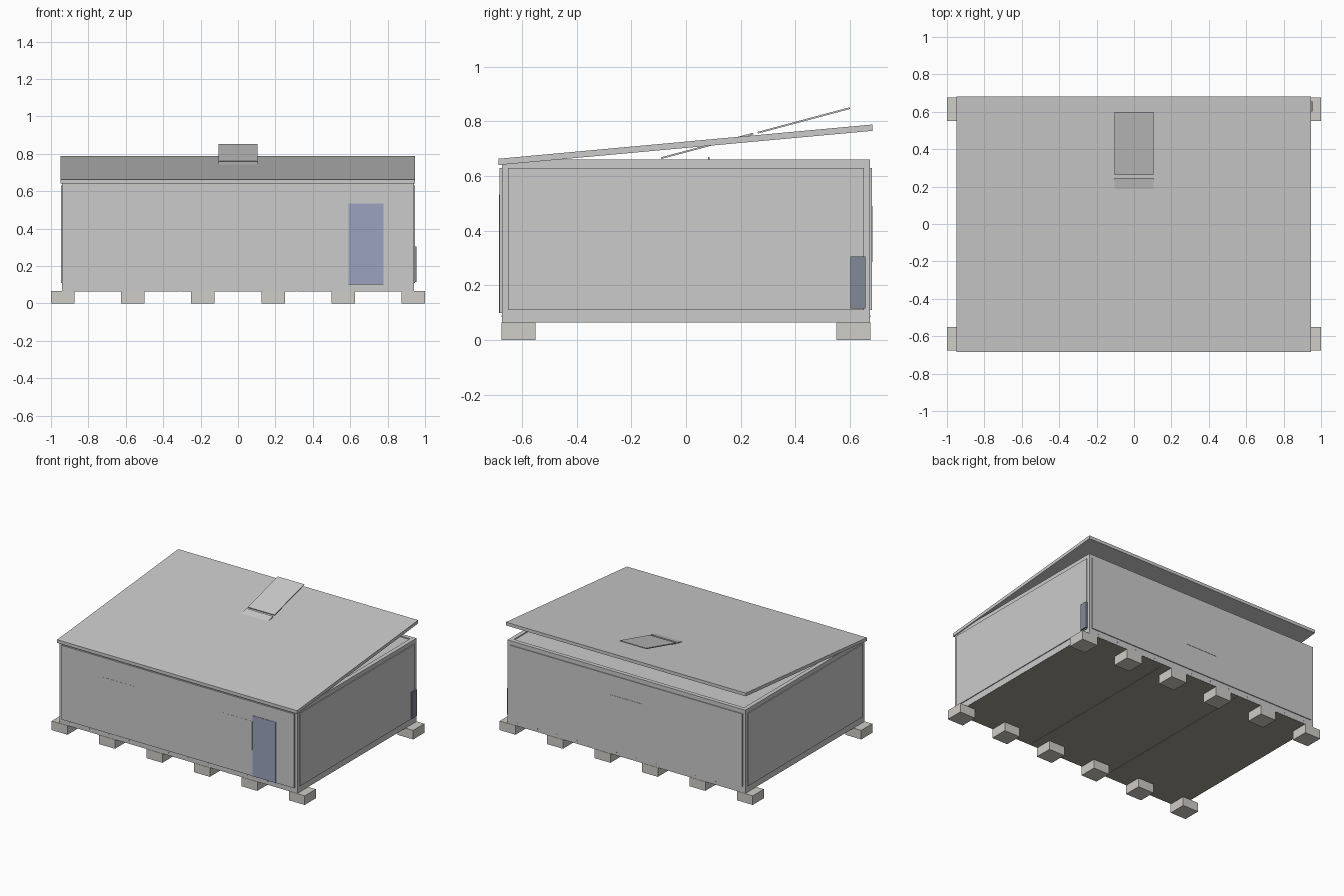
import bpy, bmesh

if "Cube" in bpy.data.objects:
    bpy.data.objects.remove(bpy.data.objects["Cube"])


def material(name, rgb):
    m = bpy.data.materials.new(name)
    m.diffuse_color = (*rgb, 1)
    m.use_nodes = True
    m.node_tree.nodes["Principled BSDF"].inputs["Base Color"].default_value = m.diffuse_color
    return m


STONE = material("footing_stone", (0.63, 0.61, 0.57))
WOOD = material("floor_brown", (0.37, 0.34, 0.28))
BLUE = material("door_blue", (0.33, 0.37, 0.52))
DARK = material("unit_dark", (0.22, 0.25, 0.31))


def prism(name, profile, x0, x1, mat=None):
    """Extrude a (y, z) profile along x."""
    bm = bmesh.new()
    face = bm.faces.new([bm.verts.new((x0, y, z)) for y, z in profile])
    ext = bmesh.ops.extrude_face_region(bm, geom=[face])
    verts = [g for g in ext["geom"] if isinstance(g, bmesh.types.BMVert)]
    bmesh.ops.translate(bm, verts=verts, vec=(x1 - x0, 0, 0))
    bmesh.ops.recalc_face_normals(bm, faces=bm.faces)
    me = bpy.data.meshes.new(name)
    bm.to_mesh(me)
    bm.free()
    ob = bpy.data.objects.new(name, me)
    bpy.context.collection.objects.link(ob)
    if mat:
        me.materials.append(mat)
    return ob


def box(name, x, y, z, mat=None):
    prof = [(y[0], z[0]), (y[1], z[0]), (y[1], z[1]), (y[0], z[1])]
    return prism(name, prof, x[0], x[1], mat)


# Footing blocks: two rows of six
for i in range(6):
    x = -1 + i * 0.375
    for row, y in (("front", -0.675), ("back", 0.55)):
        box(f"{row}_footing_{i + 1}", (x, x + 0.125), (y, y + 0.125), (0, 0.065), STONE)

# Floor in three panels with narrow seams
for i in range(3):
    x = -0.94 + i * 1.88 / 3
    box(f"floor_panel_{i + 1}", (x + 0.001, x + 1.88 / 3 - 0.001),
        (-0.672, 0.672), (0.064, 0.09), WOOD)

# Walls
for side, y in (("front", -0.673), ("back", 0.643)):
    box(f"{side}_wall", (-0.94, 0.94), (y, y + 0.03), (0.065, 0.66))
for side, x in (("left", -0.94), ("right", 0.91)):
    box(f"{side}_wall", (x, x + 0.03), (-0.643, 0.643), (0.065, 0.66))

# Ceiling just below the wall rim
box("ceiling", (-0.91, 0.91), (-0.643, 0.643), (0.635, 0.653))

# Outer cladding sheets
box("front_cladding", (-0.92, 0.92), (-0.681, -0.673), (0.1, 0.63))
box("back_cladding", (-0.92, 0.92), (0.673, 0.679), (0.11, 0.63))
for side, x in (("left", -0.946), ("right", 0.94)):
    box(f"{side}_cladding", (x, x + 0.006), (-0.65, 0.65), (0.11, 0.63))

# Flush window panels
for i, x in enumerate((-0.6, 0.335)):
    box(f"front_window_{i + 1}", (x, x + 0.255), (-0.682, -0.676), (0.285, 0.49))
box("back_window", (-0.125, 0.125), (0.675, 0.681), (0.285, 0.49))

# Door and electrical unit
box("door", (0.592, 0.777), (-0.684, -0.676), (0.1, 0.533), BLUE)
box("wall_unit", (0.94, 0.955), (0.602, 0.656), (0.115, 0.305), DARK)

# Small fixing bolts along the base
for i in range(12):
    x = -0.86 + i * 1.72 / 11
    for side, y in (("front", -0.675), ("back", 0.671)):
        box(f"{side}_bolt_{i + 1}", (x - 0.003, x + 0.003), (y, y + 0.004), (0.084, 0.09))

# Sloping roof sheet
prism("roof", [(-0.685, 0.64), (0.682, 0.765), (0.682, 0.788), (-0.685, 0.663)], -0.95, 0.947)

# Vent flaps, steeper than the roof; the lower one passes through it
for name, y, z in (("lower_flap", -0.09, 0.662), ("upper_flap", 0.263, 0.755)):
    prism(name, [(y, z), (y + 0.337, z + 0.09), (y + 0.335, z + 0.096), (y - 0.002, z + 0.006)],
          -0.105, 0.105)

# Flap support peg on the ceiling
box("flap_peg", (-0.01, 0.01), (0.08, 0.086), (0.65, 0.67))
